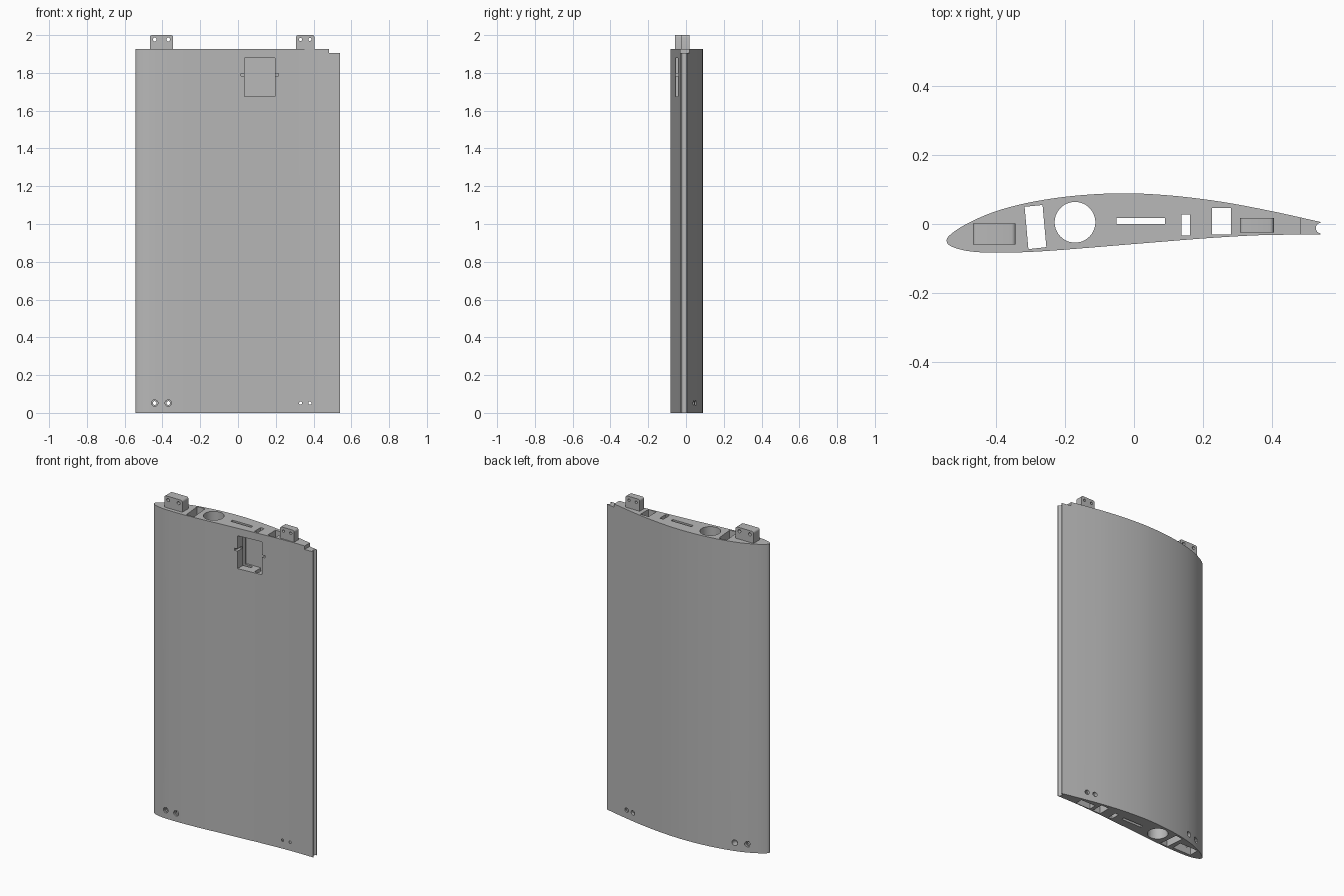
import bpy, bmesh, math
from mathutils import Matrix, Vector

cube = bpy.data.objects.get("Cube")
if cube:
    bpy.data.objects.remove(cube, do_unlink=True)

grey = bpy.data.materials.new("light_grey")
grey.use_nodes = True
COLOR = (0.48, 0.48, 0.48, 1)
grey.diffuse_color = COLOR
grey.node_tree.nodes["Principled BSDF"].inputs["Base Color"].default_value = COLOR

TOP = 1.927


def make_object(name, bm):
    bmesh.ops.recalc_face_normals(bm, faces=bm.faces)
    mesh = bpy.data.meshes.new(name)
    bm.to_mesh(mesh)
    bm.free()
    mesh.materials.append(grey)
    obj = bpy.data.objects.new(name, mesh)
    bpy.context.collection.objects.link(obj)
    return obj


def prism(name, outline, z0, z1):
    """Extrude a plan outline from z0 to z1."""
    bm = bmesh.new()
    face = bm.faces.new([bm.verts.new((x, y, z0)) for x, y in outline])
    grown = bmesh.ops.extrude_face_region(bm, geom=[face])["geom"]
    verts = [v for v in grown if isinstance(v, bmesh.types.BMVert)]
    bmesh.ops.translate(bm, verts=verts, vec=(0, 0, z1 - z0))
    return make_object(name, bm)


def box(name, x0, x1, y0, y1, z0, z1):
    return prism(name, [(x0, y0), (x1, y0), (x1, y1), (x0, y1)], z0, z1)


def cylinder_y(name, x, z, radius, y0, y1):
    bm = bmesh.new()
    place = Matrix.Translation((x, (y0 + y1) / 2, z)) @ Matrix.Rotation(math.pi / 2, 4, "X")
    bmesh.ops.create_cone(bm, cap_ends=True, segments=24, radius1=radius,
                          radius2=radius, depth=y1 - y0, matrix=place)
    return make_object(name, bm)


def cut(target, cutters):
    """Subtract each cutter, apply the result and drop the cutters."""
    for cutter in cutters:
        cutter.hide_render = True
        mod = target.modifiers.new("cut", "BOOLEAN")
        mod.operation = "DIFFERENCE"
        mod.solver = "EXACT"
        mod.object = cutter
    bpy.context.view_layer.update()
    graph = bpy.context.evaluated_depsgraph_get()
    mesh = bpy.data.meshes.new_from_object(target.evaluated_get(graph))
    target.modifiers.clear()
    target.data = mesh
    for cutter in cutters:
        bpy.data.objects.remove(cutter, do_unlink=True)


def spline(points, steps=6):
    """Smooth open curve through the points."""
    pts = [Vector(p) for p in points]
    pts = [2 * pts[0] - pts[1]] + pts + [2 * pts[-1] - pts[-2]]
    out = []
    for a, b, c, d in zip(pts, pts[1:], pts[2:], pts[3:]):
        for i in range(steps):
            t = i / steps
            out.append(0.5 * (2 * b + (c - a) * t + (2 * a - 5 * b + 4 * c - d) * t * t
                              + (3 * b - a - 3 * c + d) * t ** 3))
    return [tuple(p) for p in out] + [tuple(points[-1])]


# Wing section: back skin, rounded nose, front skin, then the hollow trailing edge
skin = spline([(0.54, 0.006), (0.4, 0.037), (0.25, 0.065), (0.1, 0.083), (-0.04, 0.089),
               (-0.18, 0.081), (-0.3, 0.063), (-0.4, 0.037), (-0.48, 0.003),
               (-0.53, -0.029), (-0.543, -0.049), (-0.527, -0.066), (-0.47, -0.08),
               (-0.38, -0.083), (-0.25, -0.078), (0, -0.058), (0.2, -0.042),
               (0.35, -0.033), (0.45, -0.031), (0.54, -0.031)])
cove = [(0.54 - 0.013 * math.sin(math.pi * i / 8), -0.012 - 0.015 * math.cos(math.pi * i / 8))
        for i in range(9)]
wing = prism("wing_panel", skin + cove, 0, TOP)

# Lengthwise channels, spar tube and trailing edge notch
LOW, HIGH = -0.1, 2.1
circle = [(-0.171 + 0.059 * math.cos(a), 0.005 + 0.059 * math.sin(a))
          for a in (math.tau * i / 48 for i in range(48))]
cutters = [
    prism("nose_channel", [(-0.317, 0.05), (-0.306, -0.073), (-0.254, -0.067), (-0.265, 0.055)],
          LOW, HIGH),
    prism("spar_tube", circle, LOW, HIGH),
    box("flat_slot", -0.05, 0.09, 0, 0.018, LOW, HIGH),
    box("cable_slot", 0.137, 0.162, -0.033, 0.028, LOW, HIGH),
    box("rear_channel", 0.226, 0.281, -0.03, 0.047, LOW, HIGH),
    box("edge_notch", 0.482, 0.6, -0.2, 0.2, 1.905, HIGH),
    # Pocket in the front skin with its side slots
    box("pocket", 0.035, 0.195, -0.2, 0.03, 1.675, 1.88),
    box("pocket_slots", 0.016, 0.215, -0.2, -0.01, 1.784, 1.798),
]

# Joining tabs on top, matching sockets and screw holes at the bottom
tabs = [("nose_tab", -0.467, -0.343, -0.059, 0.001, 0.036, 0.010),
        ("rear_tab", 0.307, 0.405, -0.025, 0.018, 0.025, 0.008)]
for name, x0, x1, y0, y1, spread, radius in tabs:
    mid = (x0 + x1) / 2
    tab = box(name, x0, x1, y0, y1, TOP - 0.005, 2)
    bm = bmesh.new()
    bm.from_mesh(tab.data)
    corners = [e for e in bm.edges if all(v.co.z > 1.99 for v in e.verts)
               and abs(e.verts[0].co.x - e.verts[1].co.x) < 0.001]
    bmesh.ops.bevel(bm, geom=corners, offset=0.012, segments=4, profile=0.5, affect="EDGES")
    bm.to_mesh(tab.data)
    bm.free()
    cut(tab, [cylinder_y("tab_hole", mid + s * spread, 1.977, radius, -0.2, 0.2)
              for s in (-1, 1)])
    cutters.append(box("socket", x0 - 0.002, x1 + 0.002, y0 - 0.002, y1 + 0.002, LOW, 0.075))
    for s in (-1, 1):
        cutters.append(cylinder_y("screw_hole", mid + s * spread, 0.052, radius, -0.2, 0.2))
        if name == "nose_tab":
            cutters.append(cylinder_y("front_sink", mid + s * spread, 0.052, 0.017, -0.2, -0.072))
            cutters.append(cylinder_y("back_sink", mid + s * spread, 0.052, 0.017, 0.012, 0.2))
        else:
            cutters.append(cylinder_y("back_sink", mid + s * spread, 0.052, 0.014, 0.03, 0.2))
cut(wing, cutters)

# Smooth the curved skin, keep the edges sharp
bpy.ops.object.select_all(action="DESELECT")
for obj in bpy.context.scene.objects:
    if obj.type == "MESH" and obj.name in ("wing_panel", "nose_tab", "rear_tab"):
        obj.select_set(True)
        bpy.context.view_layer.objects.active = obj
bpy.ops.object.shade_smooth_by_angle(angle=math.radians(25))
